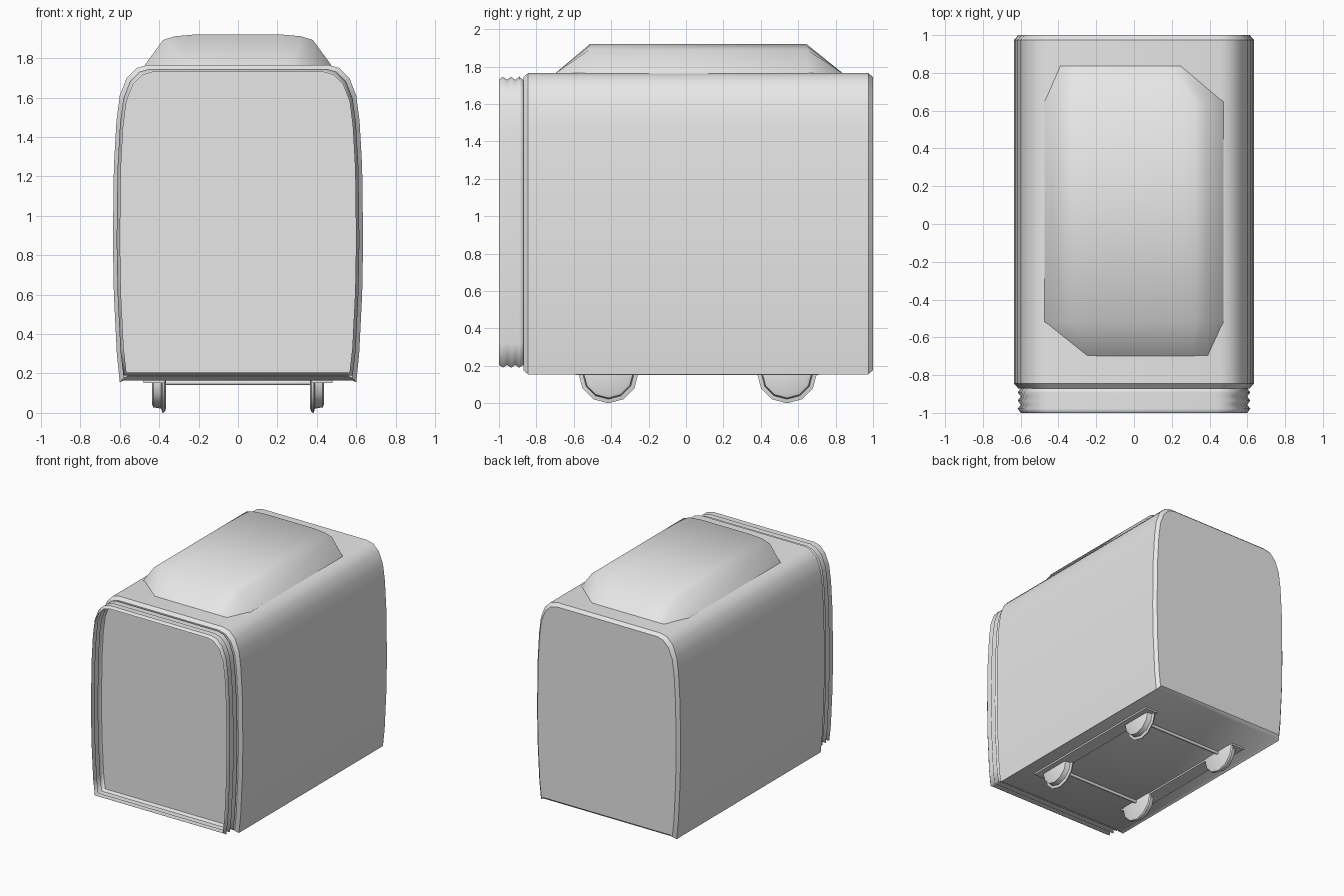
import bpy, bmesh, math
from mathutils import Matrix, Vector

if "Cube" in bpy.data.objects:
    bpy.data.objects.remove(bpy.data.objects["Cube"], do_unlink=True)

grey = bpy.data.materials.new("plain_grey")
grey.use_nodes = True
grey.diffuse_color = (0.8, 0.8, 0.8, 1)
grey.node_tree.nodes["Principled BSDF"].inputs["Base Color"].default_value = (0.8, 0.8, 0.8, 1)


def finish(name, bm, angle):
    """Turn a bmesh into a named, shaded object."""
    bmesh.ops.recalc_face_normals(bm, faces=bm.faces)
    mesh = bpy.data.meshes.new(name)
    bm.to_mesh(mesh)
    bm.free()
    mesh.materials.append(grey)
    obj = bpy.data.objects.new(name, mesh)
    bpy.context.collection.objects.link(obj)
    bpy.ops.object.select_all(action="DESELECT")
    obj.select_set(True)
    bpy.context.view_layer.objects.active = obj
    bpy.ops.object.shade_smooth_by_angle(angle=math.radians(angle))
    return obj


def loft(name, rings, angle, capped=True):
    """Skin a list of closed rings with equal point counts."""
    bm = bmesh.new()
    loops = [[bm.verts.new(p) for p in ring] for ring in rings]
    n = len(loops[0])
    for a, b in zip(loops, loops[1:]):
        for i in range(n):
            j = (i + 1) % n
            bm.faces.new((a[i], a[j], b[j], b[i]))
    if capped:
        bm.faces.new(loops[0])
        bm.faces.new(loops[-1])
    return finish(name, bm, angle)


def box(name, size, centre):
    bm = bmesh.new()
    bmesh.ops.create_cube(bm, size=1)
    bmesh.ops.scale(bm, vec=size, verts=bm.verts)
    bmesh.ops.translate(bm, vec=centre, verts=bm.verts)
    return finish(name, bm, 30)


# Half cross-section of the carriage, from floor to roof
half = [(0.58, 0.165), (0.6, 0.155), (0.615, 0.3), (0.63, 0.6), (0.635, 0.87),
        (0.63, 1.25), (0.617, 1.48), (0.6, 1.61), (0.565, 1.7), (0.515, 1.75), (0.46, 1.765)]
section = half + [(-x, z) for x, z in reversed(half)]


def section_ring(y, inset, floor=0.0):
    sx, sz = 1 - inset / 0.635, 1 - inset / 0.805
    return [(x * sx, y, max(floor, 0.96 + (z - 0.96) * sz)) for x, z in section]


# Carriage body with bevelled ends
loft("carriage_body", [section_ring(-0.87, 0.022), section_ring(-0.845, 0),
                       section_ring(0.975, 0), section_ring(1, 0.022)], 40)

# Folded gangway collar, open at the front
folds = []
for i in range(7):
    peak = i % 2
    folds.append(section_ring(-1 + 0.13 * i / 6, 0.019 if peak else 0.036,
                              0.19 if peak else 0.205))
loft("gangway_bellows", folds, 100, capped=False)

# Roof unit: arched middle with ends sloping down to the roof
roof_half = [(0.475, 1.763), (0.38, 1.892), (0.32, 1.911), (0.22, 1.92)]
arch = roof_half + [(-x, z) for x, z in reversed(roof_half)]


def roof_end(y, left, right):
    return [(left + (right - left) * (0.475 - x) / 0.95, y, 1.763) for x, z in arch]


bm = bmesh.new()
rings = [roof_end(-0.7, 0.39, -0.315), [(x, -0.515, z) for x, z in arch],
         [(x, 0.645, z) for x, z in arch], roof_end(0.84, 0.315, -0.39)]
loops = [[bm.verts.new(p) for p in r] for r in rings]
for a, b in zip(loops, loops[1:]):
    for i in range(len(arch) - 1):
        bm.faces.new((a[i], a[i + 1], b[i + 1], b[i]))
finish("roof_unit", bm, 50)

# Flanged wheels: (x, radius) steps from the inner to the outer face
tread = [(0.365, 0.135), (0.372, 0.155), (0.385, 0.16), (0.39, 0.138), (0.43, 0.132), (0.437, 0.115)]
for end, y in (("front", -0.415), ("back", 0.54)):
    for side, s in (("left", 1), ("right", -1)):
        rings = []
        for x, r in tread:
            angles = [2 * math.pi * k / 12 for k in range(12)]
            rings.append([(s * x, y + r * math.sin(t), 0.16 - r * math.cos(t)) for t in angles])
        loft(f"{end}_{side}_wheel", rings, 35)

    # Axle joining the pair
    bm = bmesh.new()
    bmesh.ops.create_cone(bm, cap_ends=True, segments=8, radius1=0.012, radius2=0.012, depth=0.75,
                          matrix=Matrix.Translation(Vector((0, y, 0.153)))
                          @ Matrix.Rotation(math.pi / 2, 4, "Y"))
    finish(f"{end}_axle", bm, 50)

# Underframe rails
for side, s in (("left", 1), ("right", -1)):
    box(f"{side}_rail", (0.11, 1.3, 0.02), (s * 0.425, 0.06, 0.162))
